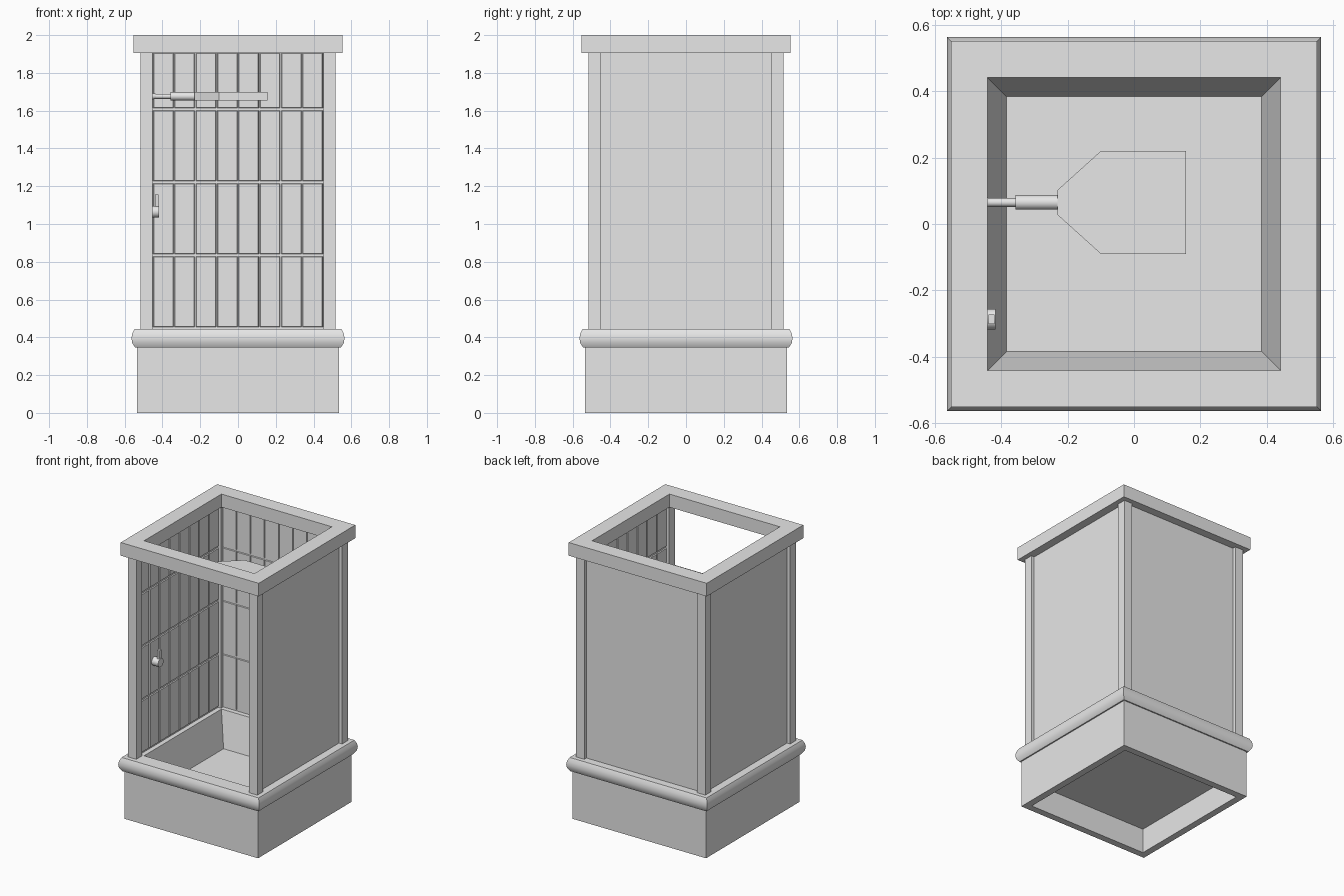
import bpy, bmesh, math
from mathutils import Matrix, Vector

cube = bpy.data.objects.get("Cube")
if cube:
    bpy.data.objects.remove(cube, do_unlink=True)

grey = bpy.data.materials.new("light_grey")
grey.use_nodes = True
grey.diffuse_color = (0.8, 0.8, 0.8, 1)
grey.node_tree.nodes["Principled BSDF"].inputs["Base Color"].default_value = (0.8, 0.8, 0.8, 1)


def finish(name, bm, smooth=False):
    bmesh.ops.recalc_face_normals(bm, faces=bm.faces)
    mesh = bpy.data.meshes.new(name)
    bm.to_mesh(mesh)
    bm.free()
    mesh.materials.append(grey)
    ob = bpy.data.objects.new(name, mesh)
    bpy.context.collection.objects.link(ob)
    if smooth:
        bpy.ops.object.select_all(action='DESELECT')
        ob.select_set(True)
        bpy.context.view_layer.objects.active = ob
        bpy.ops.object.shade_smooth_by_angle(angle=math.radians(40))
    return ob


def add_box(bm, lo, hi):
    lo, hi = Vector(lo), Vector(hi)
    m = Matrix.Translation((lo + hi) / 2) @ Matrix.Diagonal((*(hi - lo), 1))
    return bmesh.ops.create_cube(bm, size=1, matrix=m)["verts"]


def box(name, lo, hi):
    bm = bmesh.new()
    add_box(bm, lo, hi)
    return finish(name, bm)


def square_loop(name, profile, smooth=False):
    """Sweep a closed (half width, height) profile round a square."""
    bm = bmesh.new()
    rings = [[bm.verts.new((r * sx, r * sy, z))
              for sx, sy in ((1, 1), (-1, 1), (-1, -1), (1, -1))] for r, z in profile]
    for a, b in zip(rings, rings[1:] + rings[:1]):
        for i in range(4):
            j = (i + 1) % 4
            bm.faces.new((a[i], a[j], b[j], b[i]))
    return finish(name, bm, smooth)


def rod_x(name, x0, x1, y, z, r0, r1):
    bm = bmesh.new()
    m = Matrix.Translation(((x0 + x1) / 2, y, z)) @ Matrix.Rotation(math.pi / 2, 4, 'Y')
    bmesh.ops.create_cone(bm, cap_ends=True, segments=24, radius1=r0, radius2=r1,
                          depth=x1 - x0, matrix=m)
    return finish(name, bm, True)


POST_IN, POST_OUT = 0.452, 0.517
WALL_IN, WALL_OUT = 0.476, 0.492
LIP, TOP = 0.445, 1.905

# Hollow plinth, sloping basin, rounded moulding and top rim
square_loop("base_plinth", [(0.535, 0), (0.535, 0.36), (0.485, 0.36), (0.485, 0)])
square_loop("basin_sides", [(0.442, LIP), (0.52, LIP), (0.485, 0.18), (0.385, 0.18), (0.385, 0.195)])
box("basin_floor", (-0.4, -0.4, 0.18), (0.4, 0.4, 0.195))
square_loop("base_moulding", [(0.51, LIP), (0.548, LIP), (0.56, 0.42), (0.564, 0.395),
                              (0.56, 0.37), (0.544, 0.345), (0.51, 0.345)], True)
square_loop("top_rim", [(0.552, TOP), (0.552, 2), (0.442, 2), (0.442, TOP)])

# Corner posts
for sx, side in ((1, "left"), (-1, "right")):
    for sy, end in ((1, "back"), (-1, "front")):
        xs = sorted((sx * POST_IN, sx * POST_OUT))
        ys = sorted((sy * POST_IN, sy * POST_OUT))
        box(f"{end}_{side}_post", (xs[0], ys[0], LIP), (xs[1], ys[1], TOP))

# Three tiled walls, built at the back and turned into place
COLS, ROW_H, FIRST_ROW = 8, 0.386, 0.455
tile_w = 2 * POST_IN / COLS
for name, turn in (("back", 0), ("right", 90), ("left", -90)):
    rot = Matrix.Rotation(math.radians(turn), 4, 'Z')
    wall = box(name + "_wall", (-0.48, WALL_IN, LIP), (0.48, WALL_OUT, TOP))
    wall.data.transform(rot)
    bm = bmesh.new()
    for row in range(4):
        z0 = FIRST_ROW + row * ROW_H
        z1 = min(z0 + ROW_H - 0.012, TOP)
        for col in range(COLS):
            x0 = -POST_IN + col * tile_w
            verts = add_box(bm, (x0 + 0.003, WALL_IN - 0.007, z0),
                            (x0 + tile_w - 0.003, WALL_IN, z1))
            # chamfer the front of each tile
            front = [v for v in verts if v.co.y < WALL_IN - 0.003]
            mid = Vector((x0 + tile_w / 2, 0, (z0 + z1) / 2))
            for v in front:
                v.co.x -= math.copysign(0.003, v.co.x - mid.x)
                v.co.z -= math.copysign(0.003, v.co.z - mid.z)
    tiles = finish(name + "_wall_tiles", bm)
    tiles.data.transform(rot)

# Shower arm and flat spray head
HY, HZ = 0.065, 1.676
rod_x("shower_arm_flange", -0.476, -0.435, HY, HZ, 0.022, 0.013)
rod_x("shower_arm", -0.44, -0.35, HY, HZ, 0.013, 0.013)
rod_x("shower_grip", -0.357, -0.23, HY, HZ, 0.022, 0.022)
bm = bmesh.new()
outline = [(-0.23, 0.038), (-0.1, 0.155), (0.157, 0.155)]
outline += [(x, -w) for x, w in reversed(outline)]
face = bm.faces.new([bm.verts.new((x, HY + w, HZ - 0.023)) for x, w in outline])
up = bmesh.ops.extrude_face_region(bm, geom=[face])["geom"]
bmesh.ops.translate(bm, vec=(0, 0, 0.046), verts=[v for v in up if isinstance(v, bmesh.types.BMVert)])
finish("shower_head", bm)

# Tap with an upright lever
TY, TZ = -0.287, 1.065
rod_x("tap_body", -0.476, -0.417, TY, TZ, 0.031, 0.031)
bm = bmesh.new()
for v in add_box(bm, (-0.439, TY - 0.014, TZ), (-0.421, TY + 0.014, 1.155)):
    if v.co.z < 1.1:
        v.co.y = TY + (v.co.y - TY) * 0.7
finish("tap_lever", bm)
